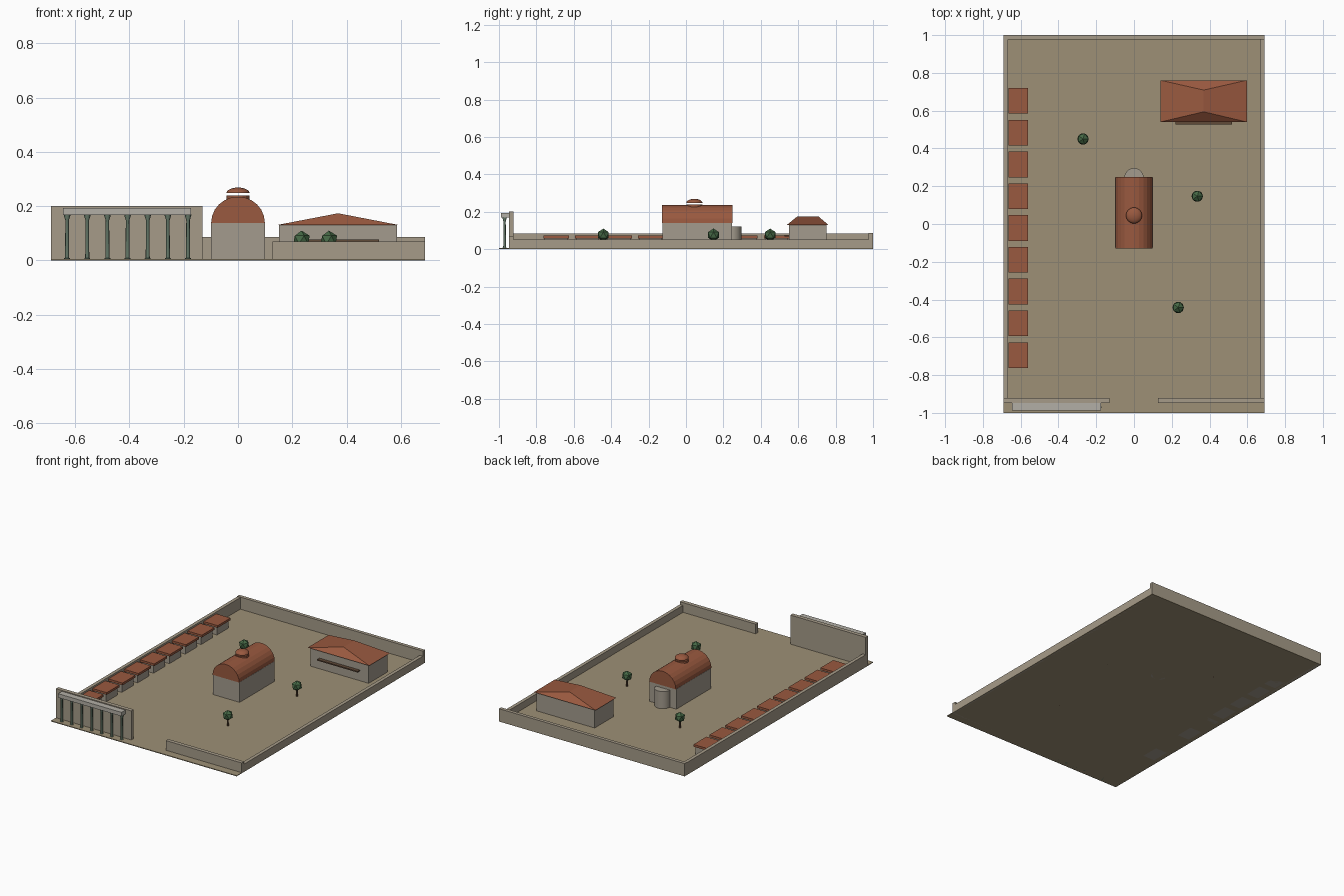
import bpy, bmesh, math

if "Cube" in bpy.data.objects:
    bpy.data.objects.remove(bpy.data.objects["Cube"])


def material(name, rgb):
    m = bpy.data.materials.new(name)
    m.diffuse_color = (*rgb, 1)
    m.use_nodes = True
    m.node_tree.nodes["Principled BSDF"].inputs["Base Color"].default_value = m.diffuse_color
    return m


EARTH = material("earth", (0.34, 0.28, 0.18))
STONE = material("stone", (0.38, 0.33, 0.25))
PLASTER = material("plaster", (0.37, 0.33, 0.27))
MARBLE = material("marble", (0.45, 0.43, 0.38))
TILE = material("tile", (0.32, 0.10, 0.05))
COLUMN = material("green_stone", (0.13, 0.19, 0.14))
LEAF = material("leaf", (0.06, 0.14, 0.06))
WOOD = material("wood", (0.12, 0.07, 0.04))


def finish(name, bm, mat, smooth=False):
    bmesh.ops.recalc_face_normals(bm, faces=bm.faces)
    me = bpy.data.meshes.new(name)
    bm.to_mesh(me)
    bm.free()
    ob = bpy.data.objects.new(name, me)
    bpy.context.collection.objects.link(ob)
    me.materials.append(mat)
    if smooth:
        bpy.ops.object.select_all(action='DESELECT')
        ob.select_set(True)
        bpy.context.view_layer.objects.active = ob
        bpy.ops.object.shade_smooth_by_angle(angle=math.radians(40))
    return ob


def box(name, x0, x1, y0, y1, z0, z1, mat):
    bm = bmesh.new()
    bmesh.ops.create_cube(bm, size=1)
    for v in bm.verts:
        v.co = ((x0 + x1) / 2 + v.co.x * (x1 - x0),
                (y0 + y1) / 2 + v.co.y * (y1 - y0),
                (z0 + z1) / 2 + v.co.z * (z1 - z0))
    return finish(name, bm, mat)


def turned(name, x, y, profile, mat, sides, smooth=False):
    """Closed solid of revolution from (radius, z) points."""
    bm = bmesh.new()
    rings = []
    for r, z in profile:
        rings.append([bm.verts.new((x + r * math.cos(2 * math.pi * i / sides),
                                    y + r * math.sin(2 * math.pi * i / sides), z))
                      for i in range(sides)])
    for a, b in zip(rings, rings[1:]):
        for i in range(sides):
            j = (i + 1) % sides
            bm.faces.new((a[i], a[j], b[j], b[i]))
    bm.faces.new(rings[0])
    bm.faces.new(rings[-1])
    return finish(name, bm, mat, smooth)


# Ground and enclosing walls
box("ground", -0.69, 0.69, -1, 1, 0, 0.005, EARTH)
box("left_wall", -0.69, -0.667, -0.947, 1, 0, 0.083, STONE)
box("right_wall", 0.667, 0.69, -0.947, 1, 0, 0.052, STONE)
box("back_wall", -0.69, 0.69, 0.977, 1, 0, 0.086, STONE)
box("front_wall_right", 0.127, 0.69, -0.947, -0.921, 0, 0.07, STONE)
box("gate_wall", -0.69, -0.13, -0.947, -0.921, 0, 0.2, STONE)

# Colonnade in front of the gate wall
for i in range(7):
    turned(f"column_{i}", -0.63 + i * 0.0743, -0.97,
           [(0.011, 0), (0.011, 0.008), (0.0075, 0.01), (0.0065, 0.148),
            (0.012, 0.166), (0.012, 0.17)], COLUMN, 10, True)
box("colonnade_beam", -0.645, -0.174, -0.988, -0.947, 0.168, 0.194, MARBLE)

# Main hall with barrel roof
box("hall_body", -0.1, 0.1, -0.125, 0.245, 0, 0.14, PLASTER)
bm = bmesh.new()
ends = []
for y in (-0.129, 0.249):
    ends.append([bm.verts.new((0.099 * math.cos(math.pi * i / 12), y,
                               0.139 + 0.096 * math.sin(math.pi * i / 12)))
                 for i in range(13)])
for i in range(13):
    j = (i + 1) % 13
    bm.faces.new((ends[0][i], ends[0][j], ends[1][j], ends[1][i]))
bm.faces.new(ends[0])
bm.faces.new(ends[1])
finish("hall_barrel_roof", bm, TILE)

# Lantern drum and its cap, rounded apse at the rear
turned("lantern_drum", 0, 0.045, [(0.042, 0.2), (0.042, 0.24)], TILE, 16)
turned("lantern_cap", 0, 0.045,
       [(0.043 * math.cos(a), 0.248 + 0.021 * math.sin(a))
        for a in [math.radians(d) for d in (0, 18, 36, 54, 72, 88)]], TILE, 16, True)
turned("apse", 0, 0.245, [(0.051, 0), (0.051, 0.12)], PLASTER, 24, True)

# Long building with hipped roof whose ridge runs front to back
box("annex_body", 0.152, 0.586, 0.55, 0.752, 0, 0.132, PLASTER)
bm = bmesh.new()
c = [bm.verts.new(p) for p in ((0.14, 0.54, 0.13), (0.597, 0.54, 0.13),
                               (0.597, 0.761, 0.13), (0.14, 0.761, 0.13))]
r0, r1 = bm.verts.new((0.369, 0.594, 0.174)), bm.verts.new((0.369, 0.709, 0.174))
for f in ((c[0], c[1], r0), (c[1], c[2], r1, r0), (c[2], c[3], r1),
          (c[3], c[0], r0, r1), c):
    bm.faces.new(f)
finish("annex_hip_roof", bm, TILE)
box("annex_front_ledge", 0.22, 0.52, 0.526, 0.552, 0.069, 0.077, WOOD)

# Row of nine small cells along the left wall
for i in range(9):
    y = 0.652 - i * 0.1683
    box(f"cell_body_{i}", -0.657, -0.57, y - 0.061, y + 0.061, 0, 0.06, PLASTER)
    box(f"cell_roof_{i}", -0.665, -0.56, y - 0.068, y + 0.068, 0.058, 0.073, TILE)

# Trees
for i, (x, y) in enumerate(((-0.27, 0.45), (0.335, 0.147), (0.234, -0.442))):
    turned(f"tree_trunk_{i}", x, y, [(0.007, 0), (0.005, 0.055)], WOOD, 6)
    bm = bmesh.new()
    bmesh.ops.create_icosphere(bm, subdivisions=1, radius=0.034)
    bmesh.ops.translate(bm, verts=bm.verts, vec=(x, y, 0.076))
    finish(f"tree_crown_{i}", bm, LEAF)
